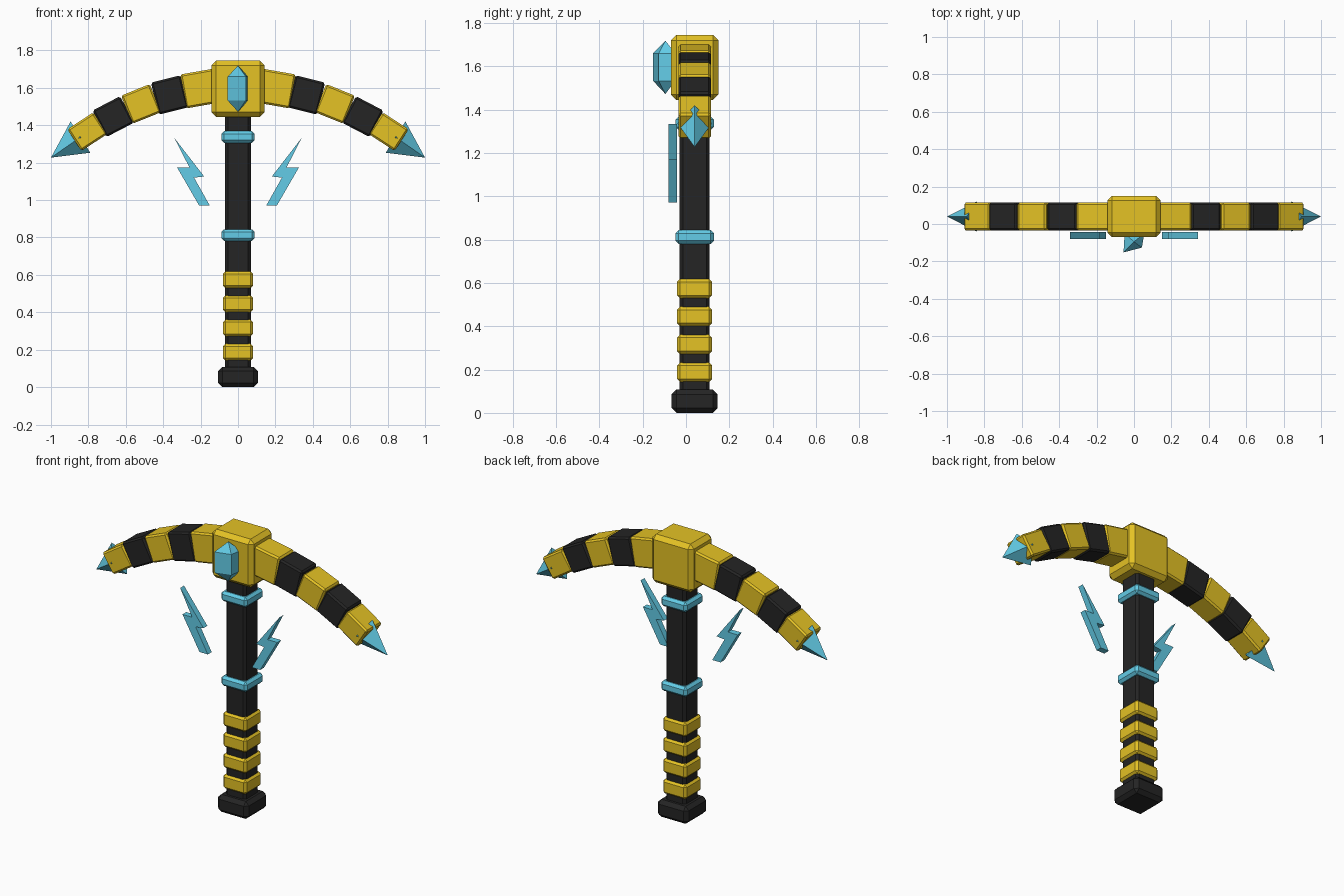
import bpy, bmesh
from math import radians

if "Cube" in bpy.data.objects:
    bpy.data.objects.remove(bpy.data.objects["Cube"])

Y = 0.04  # depth centre of the shaft and head


def material(name, rgb):
    m = bpy.data.materials.new(name)
    m.use_nodes = True
    m.diffuse_color = (*rgb, 1)
    bsdf = next(n for n in m.node_tree.nodes if n.type == "BSDF_PRINCIPLED")
    bsdf.inputs["Base Color"].default_value = (*rgb, 1)
    bsdf.inputs["Roughness"].default_value = 0.7
    return m


gold = material("gold", (0.78, 0.54, 0.018))
black = material("charcoal", (0.018, 0.018, 0.018))
blue = material("crystal_blue", (0.13, 0.63, 0.83))


def finish(name, bm, mat):
    bmesh.ops.recalc_face_normals(bm, faces=bm.faces)
    mesh = bpy.data.meshes.new(name)
    bm.to_mesh(mesh)
    bm.free()
    mesh.materials.append(mat)
    ob = bpy.data.objects.new(name, mesh)
    bpy.context.collection.objects.link(ob)
    return ob


def block(name, x, z, size, mat, bevel, tilt=0.0):
    """Chamfered box, tilted in the front plane."""
    bm = bmesh.new()
    bmesh.ops.create_cube(bm, size=1)
    bmesh.ops.scale(bm, vec=size, verts=bm.verts)
    bmesh.ops.bevel(bm, geom=bm.edges[:], offset=bevel, segments=1, affect="EDGES")
    ob = finish(name, bm, mat)
    ob.location = (x, Y, z)
    ob.rotation_euler.y = radians(tilt)


def loft(name, rings, mat):
    """Closed solid through rings of equal length; one-point rings are apexes."""
    bm = bmesh.new()
    loops = [[bm.verts.new(p) for p in ring] for ring in rings]
    for a, b in zip(loops, loops[1:]):
        n = max(len(a), len(b))
        for i in range(n):
            j = (i + 1) % n
            if len(a) == 1:
                bm.faces.new((a[0], b[i], b[j]))
            elif len(b) == 1:
                bm.faces.new((a[i], a[j], b[0]))
            else:
                bm.faces.new((a[i], a[j], b[j], b[i]))
    for ring in (loops[0], loops[-1]):
        if len(ring) > 2:
            bm.faces.new(ring)
    finish(name, bm, mat)


# Shaft, pommel and bands
block("handle", 0, 0.79, (0.138, 0.138, 1.42), black, 0.015)
block("pommel", 0, 0.054, (0.212, 0.212, 0.108), black, 0.022)
for i in range(4):
    block(f"grip_band_{i + 1}", 0, 0.187 + 0.129 * i, (0.162, 0.162, 0.09), gold, 0.014)
for name, z in (("lower_collar", 0.812), ("upper_collar", 1.337)):
    block(name, 0, z, (0.178, 0.178, 0.063), blue, 0.015)

# Head block with a faceted gem on its front
block("head_block", 0, 1.595, (0.285, 0.22, 0.3), gold, 0.025)
section = [(-0.056, -0.152), (0.042, -0.126), (0.055, -0.05), (-0.05, -0.05)]
loft("front_gem", [[(0, -0.095, 1.472)],
                   [(x, y, 1.533) for x, y in section],
                   [(x, y, 1.66) for x, y in section],
                   [(0, -0.095, 1.718)]], blue)

# Curved arms: x, z, length, height, tilt, colour
segments = [(0.2, 1.597, 0.19, 0.184, 10, gold),
            (0.365, 1.562, 0.163, 0.176, 14, black),
            (0.518, 1.514, 0.166, 0.162, 22, gold),
            (0.667, 1.446, 0.166, 0.16, 27.5, black),
            (0.805, 1.366, 0.167, 0.138, 33, gold)]
bolt = [(0.341, 1.333), (0.181, 1.126), (0.235, 1.12), (0.151, 0.971),
        (0.208, 0.971), (0.325, 1.173), (0.259, 1.173)]
for side, s in (("left", 1), ("right", -1)):
    for i, (x, z, length, height, tilt, mat) in enumerate(segments):
        block(f"{side}_arm_segment_{i + 1}", s * x, z, (length, 0.15, height),
              mat, 0.01, s * tilt)

    # Pointed tip with a diamond base
    loft(f"{side}_tip", [[(s * 0.895, Y, 1.42), (s * 0.842, Y + 0.08, 1.337),
                          (s * 0.79, Y, 1.253), (s * 0.842, Y - 0.08, 1.337)],
                         [(s * 1.0, Y, 1.227)]], blue)

    # Floating lightning bolt
    loft(f"{side}_bolt", [[(s * x, y, z) for x, z in bolt]
                          for y in (-0.08, -0.042)], blue)
